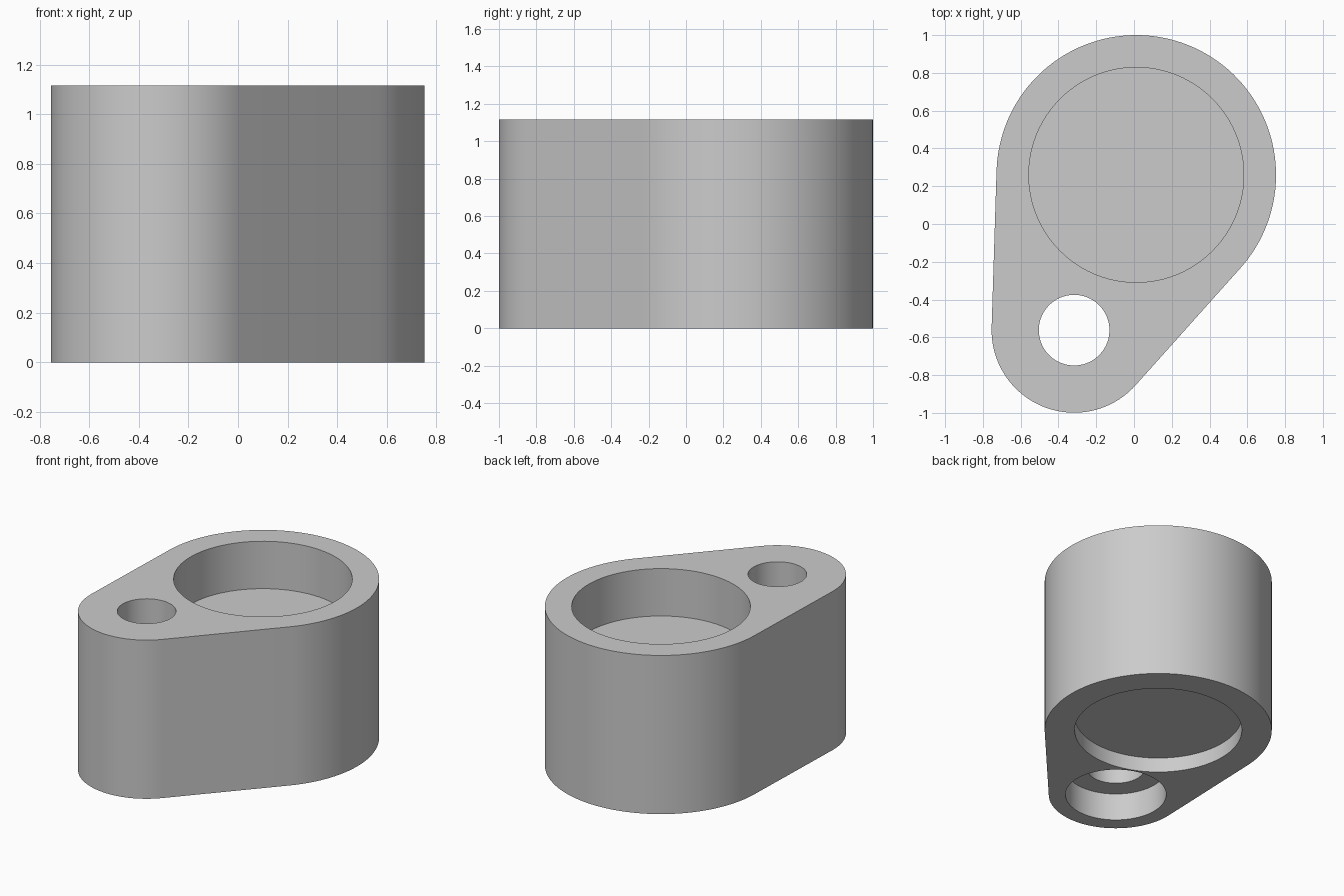
import bpy
import bmesh
from math import atan2, acos, cos, sin, pi, hypot, radians

if "Cube" in bpy.data.objects:
    bpy.data.objects.remove(bpy.data.objects["Cube"], do_unlink=True)

HEIGHT = 1.115
BIG, BIG_R = (0.012, 0.26), 0.74
SMALL, SMALL_R = (-0.317, -0.562), 0.437

grey = bpy.data.materials.new("light grey")
grey.use_nodes = True
colour = (0.6, 0.6, 0.6, 1)
grey.diffuse_color = colour
grey.node_tree.nodes["Principled BSDF"].inputs["Base Color"].default_value = colour


def arc(centre, radius, start, end, steps):
    angles = [start + (end - start) * i / steps for i in range(steps + 1)]
    return [(centre[0] + radius * cos(a), centre[1] + radius * sin(a)) for a in angles]


def prism(name, outline, bottom, top):
    """Extrude a closed outline between two heights."""
    bm = bmesh.new()
    base = bm.faces.new([bm.verts.new((x, y, bottom)) for x, y in outline])
    result = bmesh.ops.extrude_face_region(bm, geom=[base], use_keep_orig=True)
    moved = [v for v in result["geom"] if isinstance(v, bmesh.types.BMVert)]
    bmesh.ops.translate(bm, verts=moved, vec=(0, 0, top - bottom))
    bmesh.ops.recalc_face_normals(bm, faces=bm.faces)
    mesh = bpy.data.meshes.new(name)
    bm.to_mesh(mesh)
    bm.free()
    mesh.materials.append(grey)
    obj = bpy.data.objects.new(name, mesh)
    bpy.context.collection.objects.link(obj)
    return obj


# Body: two round ends joined by their outer tangents
dx, dy = SMALL[0] - BIG[0], SMALL[1] - BIG[1]
axis = atan2(dy, dx)
spread = acos((BIG_R - SMALL_R) / hypot(dx, dy))
outline = arc(BIG, BIG_R, axis + spread, axis + 2 * pi - spread, 80)
outline += arc(SMALL, SMALL_R, axis - spread, axis + spread, 48)
body = prism("housing_body", outline, 0, HEIGHT)
bpy.context.view_layer.objects.active = body
body.select_set(True)

# Round recesses: top pocket, bottom pocket, through hole, counterbore
recesses = [
    ("top_pocket", BIG, 0.569, HEIGHT - 0.333, HEIGHT + 0.1),
    ("bottom_pocket", BIG, 0.545, -0.1, 0.105),
    ("through_hole", SMALL, 0.187, -0.1, HEIGHT + 0.1),
    ("counterbore", SMALL, 0.328, -0.1, 0.195),
]
for name, centre, radius, bottom, top in recesses:
    cutter = prism(name + "_cutter", arc(centre, radius, 0, 2 * pi, 96)[:-1], bottom, top)
    cutter.hide_render = True
    cut = body.modifiers.new(name, "BOOLEAN")
    cut.operation = "DIFFERENCE"
    cut.solver = "EXACT"
    cut.object = cutter
    bpy.ops.object.modifier_apply(modifier=name)
    bpy.data.objects.remove(cutter, do_unlink=True)

bpy.ops.object.shade_smooth_by_angle(angle=radians(30))
